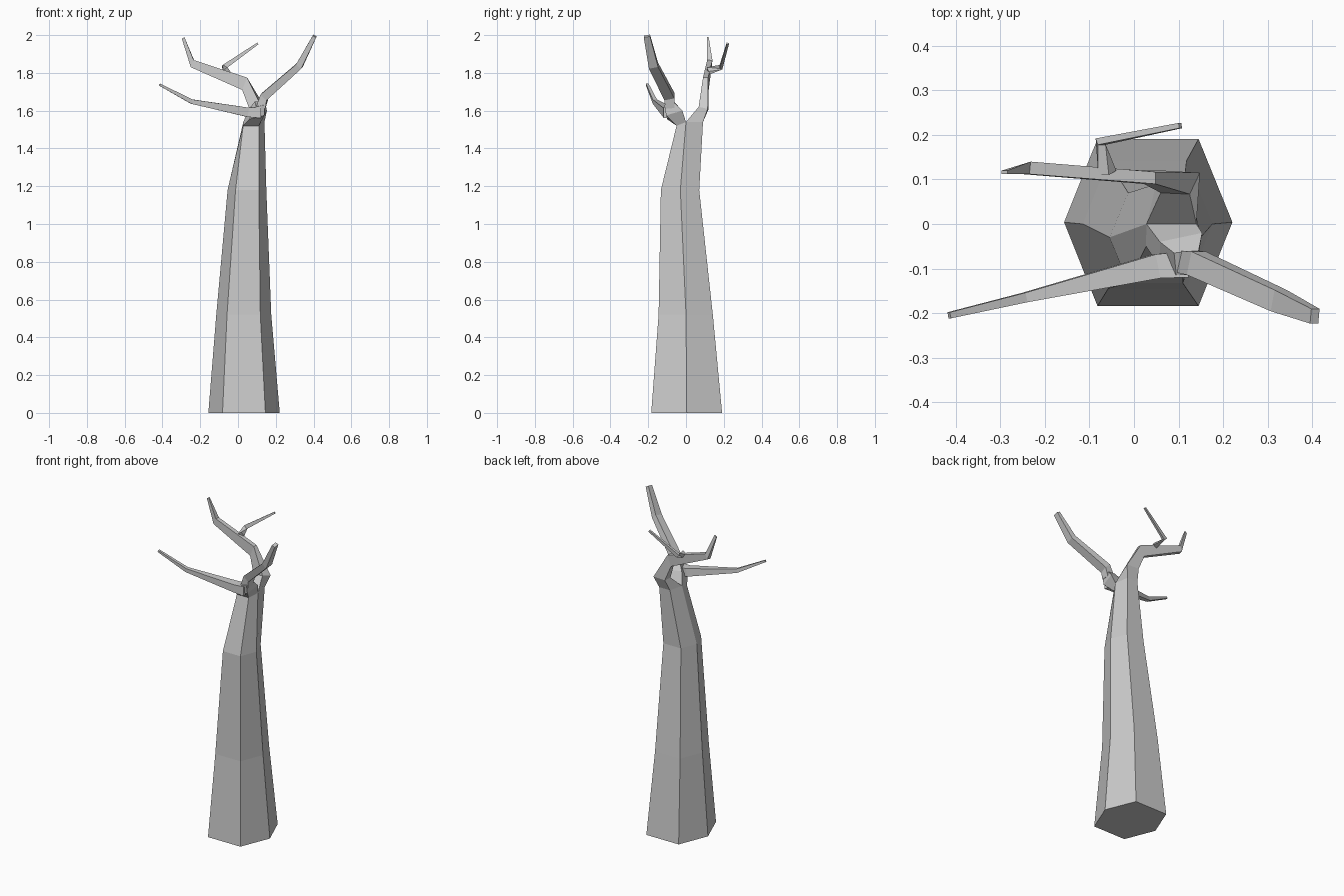
import bpy, bmesh, math
from mathutils import Vector

if "Cube" in bpy.data.objects:
    bpy.data.objects.remove(bpy.data.objects["Cube"])

bark = bpy.data.materials.new("grey bark")
bark.diffuse_color = (0.6, 0.6, 0.6, 1)
bark.use_nodes = True
bark.node_tree.nodes["Principled BSDF"].inputs["Base Color"].default_value = bark.diffuse_color


def loft(name, rings):
    """Skin a stack of equal-sized rings and cap both ends."""
    bm = bmesh.new()
    rows = [[bm.verts.new(p) for p in ring] for ring in rings]
    n = len(rows[0])
    for a, b in zip(rows, rows[1:]):
        for i in range(n):
            j = (i + 1) % n
            bm.faces.new((a[i], a[j], b[j], b[i]))
    bm.faces.new(rows[0][::-1])
    bm.faces.new(rows[-1])
    bmesh.ops.recalc_face_normals(bm, faces=bm.faces)
    mesh = bpy.data.meshes.new(name)
    bm.to_mesh(mesh)
    bm.free()
    mesh.materials.append(bark)
    obj = bpy.data.objects.new(name, mesh)
    bpy.context.collection.objects.link(obj)
    return obj


def limb(name, path, turn=45):
    """Four-sided tapering limb; path holds (x, y, z, side width, depth)."""
    pts = [Vector(p[:3]) for p in path]
    rings = []
    for i, (p, spec) in enumerate(zip(pts, path)):
        d = (pts[min(i + 1, len(pts) - 1)] - pts[max(i - 1, 0)]).normalized()
        side = d.cross(Vector((0, 1, 0))).normalized()
        depth = side.cross(d)
        ring = []
        for k in range(4):
            a = math.radians(turn + 90 * k)
            ring.append(p + side * math.cos(a) * spec[3] * 0.7
                        + depth * math.sin(a) * spec[4] * 0.7)
        rings.append(ring)
    return loft(name, rings)


def hexagon(z, x0, x1, f0, f1, y0, y1, ym):
    """Six-sided trunk section: right, back pair, left, front pair."""
    return [(x1, ym, z), (f1, y1, z), (f0, y1, z),
            (x0, ym, z), (f0, y0, z), (f1, y0, z)]


# Trunk
crown = [(.14, 0, 1.54), (.125, .09, 1.54), (.05, .09, 1.54),
         (.028, 0, 1.54), (.027, -.05, 1.52), (.11, -.05, 1.52)]
loft("trunk", [
    hexagon(0, -.157, .221, -.082, .145, -.184, .191, .004),
    hexagon(.52, -.115, .176, -.058, .118, -.145, .142, 0),
    hexagon(1.18, -.055, .15, -.013, .11, -.133, .07, -.03),
    crown])

# Front and back halves of the fork
right, back_r, back_l, left, front_l, front_r = crown
loft("front_fork", [
    [right, left, front_l, front_r],
    [(.153, -.02, 1.6), (.058, -.04, 1.61), (.06, -.1, 1.555), (.14, -.105, 1.575)],
    [(.145, -.06, 1.64), (.09, -.065, 1.65), (.095, -.115, 1.62), (.14, -.115, 1.63)]])
loft("back_fork", [
    [left, right, back_r, back_l],
    [(.06, .07, 1.61), (.125, .067, 1.62), (.148, .115, 1.61), (.065, .12, 1.61)],
    [(.022, .09, 1.71), (.048, .09, 1.775), (.048, .117, 1.775), (.022, .12, 1.71)],
    [(-.25, .112, 1.83), (-.235, .112, 1.868), (-.232, .14, 1.866), (-.245, .136, 1.832)],
    [(-.297, .112, 1.98), (-.284, .112, 1.99), (-.284, .12, 1.99), (-.297, .12, 1.98)]])

# Limbs
limb("left_branch", [(.12, -.09, 1.59, .06, .06), (.05, -.095, 1.592, .05, .055),
                     (-.245, -.165, 1.648, .024, .022), (-.415, -.205, 1.738, .012, .014)])
limb("right_branch", [(.122, -.085, 1.62, .05, .05), (.14, -.088, 1.675, .045, .055),
                      (.325, -.172, 1.838, .036, .05), (.406, -.207, 1.995, .021, .034)], 45)
limb("twig", [(-.06, .115, 1.81, .03, .03), (-.075, .185, 1.83, .026, .016),
              (.104, .221, 1.955, .011, .012)])
